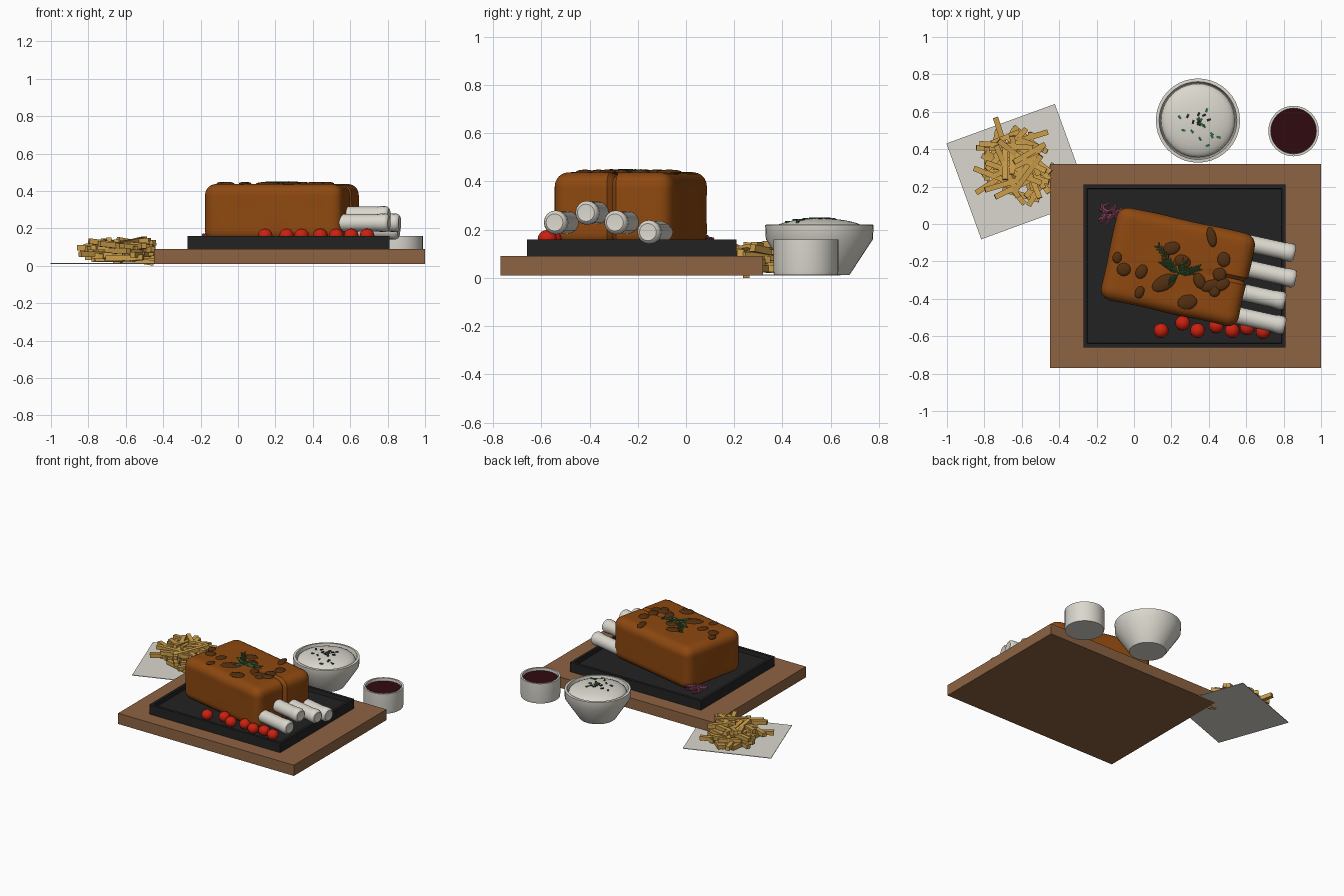
import bpy, bmesh, math, random
from mathutils import Vector, Matrix

random.seed(4)
cube = bpy.data.objects.get("Cube")
if cube:
    bpy.data.objects.remove(cube, do_unlink=True)


def material(name, r, g, b):
    m = bpy.data.materials.new(name)
    m.use_nodes = True
    m.diffuse_color = (r, g, b, 1)
    node = next(n for n in m.node_tree.nodes if n.type == 'BSDF_PRINCIPLED')
    node.inputs["Base Color"].default_value = (r, g, b, 1)
    return m


wood = material("wood", .27, .125, .055)
slate = material("slate", .016, .016, .017)
meat = material("roast meat", .27, .065, .005)
white = material("off white", .70, .68, .61)
potato = material("fried potato", .60, .34, .07)
red = material("tomato red", .60, .015, .005)
sauce = material("dark sauce", .03, .003, .005)
brown = material("mushroom brown", .085, .028, .005)
green = material("herb green", .03, .13, .045)
pink = material("onion pink", .20, .045, .09)


def finish(name, bm, mat, smooth=False):
    bmesh.ops.recalc_face_normals(bm, faces=bm.faces)
    me = bpy.data.meshes.new(name)
    bm.to_mesh(me)
    bm.free()
    me.materials.append(mat)
    ob = bpy.data.objects.new(name, me)
    bpy.context.collection.objects.link(ob)
    if smooth:
        bpy.ops.object.select_all(action='DESELECT')
        ob.select_set(True)
        bpy.context.view_layer.objects.active = ob
        bpy.ops.object.shade_smooth_by_angle(angle=math.radians(35))
    return ob


def add_box(bm, loc, size, rot=Matrix()):
    mat = Matrix.Translation(loc) @ rot @ Matrix.Diagonal((*size, 1))
    return bmesh.ops.create_cube(bm, size=1, matrix=mat)["verts"]


def add_ball(bm, loc, size, angle=0, seg=14):
    mat = (Matrix.Translation(loc) @ Matrix.Rotation(angle, 4, 'Z')
           @ Matrix.Diagonal((*size, 1)))
    bmesh.ops.create_uvsphere(bm, u_segments=seg, v_segments=seg // 2 + 1,
                              radius=1, matrix=mat)


def add_rod(bm, a, b, r1, r2, seg=6):
    a, b = Vector(a), Vector(b)
    d = b - a
    mat = Matrix.Translation((a + b) / 2) @ d.to_track_quat('Z', 'Y').to_matrix().to_4x4()
    bmesh.ops.create_cone(bm, cap_ends=True, segments=seg, radius1=r1,
                          radius2=r2, depth=d.length, matrix=mat)


def lathe(name, profile, mat, loc=(0, 0, 0), steps=40):
    bm = bmesh.new()
    vs = [bm.verts.new((r, 0, z)) for r, z in profile]
    edges = [bm.edges.new(p) for p in zip(vs, vs[1:])]
    bmesh.ops.spin(bm, geom=vs + edges, cent=(0, 0, 0), axis=(0, 0, 1),
                   angle=2 * math.pi, steps=steps)
    bmesh.ops.remove_doubles(bm, verts=bm.verts, dist=1e-4)
    ob = finish(name, bm, mat, True)
    ob.location = loc
    return ob


# Wooden board
bm = bmesh.new()
add_box(bm, (.275, -.225, .05), (1.45, 1.09, .08))
finish("serving_board", bm, wood)

# Slate tray with a raised rim
bm = bmesh.new()
add_box(bm, (.27, -.225, .125), (1.08, .87, .07))
top = max(bm.faces, key=lambda f: f.calc_center_median().z)
bmesh.ops.inset_region(bm, faces=[top], thickness=.028)
bmesh.ops.inset_region(bm, faces=[top], thickness=.004)
bmesh.ops.translate(bm, verts=top.verts, vec=(0, 0, -.03))
finish("slate_tray", bm, slate)

# Roast: rounded block with a crease in the bone end
half, radius = Vector((.377, .253, .155)), .06
turn = math.radians(-12.5)
bm = bmesh.new()
add_box(bm, (0, 0, 0), half * 2)
bmesh.ops.subdivide_edges(bm, edges=bm.edges, cuts=25, use_grid_fill=True)
for v in bm.verts:
    core = Vector([max(-h + radius, min(h - radius, c)) for c, h in zip(v.co, half)])
    n = (v.co - core).normalized()
    v.co = core + n * radius
    lump = math.sin(v.co.x * 17 + 1) * math.sin(v.co.y * 15) * math.cos(v.co.z * 9)
    v.co += n * .004 * lump
    if abs(v.co.y) < .012 and v.co.x > .13:
        v.co -= n * .022 * min(1, (v.co.x - .13) / .12)
roast = finish("roast_meat", bm, meat, True)
roast.location = (.235, -.228, .283)
roast.rotation_euler.z = turn

# Rib bones
bone_profile = [(0, 0), (.046, 0), (.046, .26), (.049, .28), (.05, .305),
                (.045, .318), (.036, .325), (0, .322)]
for i, end in enumerate([(.86, -.158, .19), (.865, -.295, .23),
                         (.808, -.415, .27), (.808, -.545, .23)]):
    axis = Vector((math.cos(turn), math.sin(turn), 0))
    bone = lathe(f"rib_bone_{i + 1}", bone_profile, white,
                 Vector(end) - axis * .325, 16)
    bone.rotation_euler = (0, math.pi / 2, turn)

# Cherry tomatoes
bm = bmesh.new()
for x, y in [(.145, -.57), (.26, -.53), (.34, -.57), (.44, -.545),
             (.525, -.57), (.605, -.555), (.69, -.575)]:
    add_ball(bm, (x, y, .162), (.04, .04, .037))
finish("cherry_tomatoes", bm, red, True)

# Mushroom slices on the roast
bm = bmesh.new()
for x, y, a, b, t in [
        (-.09, -.18, .025, .03, 0), (-.055, -.243, .037, .035, 0),
        (.04, -.255, .03, .04, -.5), (.03, -.365, .024, .034, -.4),
        (.2, -.13, .048, .034, .3), (.415, -.07, .025, .055, .2),
        (.48, -.19, .035, .04, 0), (.458, -.27, .036, .036, 0),
        (.285, -.418, .053, .04, .2), (.16, -.315, .07, .04, .5),
        (.35, -.305, .03, .045, .4), (.41, -.33, .055, .03, .3),
        (.47, -.325, .045, .03, .5), (.26, -.2, .045, .035, -.4),
        (.43, -.36, .03, .03, 0)]:
    add_ball(bm, (x, y, .438), (a, b, .011), t)
finish("mushroom_slices", bm, brown, True)

# Herb sprig: stems with needles
bm = bmesh.new()
root = Vector((.24, -.265, .447))
for x, y in [(.125, -.115), (.15, -.2), (.35, -.235), (.17, -.32), (.27, -.2), (.31, -.255)]:
    tip = Vector((x, y, .444))
    add_rod(bm, root, tip, .005, .003)
    d = (tip - root).normalized()
    side = d.cross(Vector((0, 0, 1)))
    for k in range(8):
        p = root.lerp(tip, .15 + k * .11)
        for s in (-1, 1):
            add_rod(bm, p, p + d * .022 + side * s * .016
                    + Vector((0, 0, random.uniform(-.003, .005))), .004, .002, 4)
finish("herb_sprig", bm, green)

# Pickled onion strands
bm = bmesh.new()
for k in range(16):
    c = Vector((random.uniform(-.165, -.06), random.uniform(.02, .09), random.uniform(.145, .165)))
    a = random.uniform(0, math.pi)
    d = Vector((math.cos(a), math.sin(a), random.uniform(-.2, .2))) * .032
    mid = c + Vector((-d.y, d.x, 0)) * .4
    add_rod(bm, c - d, mid, .009, .01)
    add_rod(bm, mid, c + d, .01, .008)
finish("pickled_onion", bm, pink)

# Bowl with mash and flecks
bowl = (.342, .553, 0)
lathe("side_bowl", [(0, .012), (.125, .012), (.222, .16), (.225, .22),
                    (.208, .222), (.2, .185), (0, .185)], white, bowl)
dome = [(.197 * math.cos(t), .195 + .052 * math.sin(t))
        for t in [i * math.pi / 16 for i in range(8)]] + [(0, .247)]
lathe("mashed_filling", dome, white, bowl)
for name, mat, count in [("herb_flecks", green, 14), ("pepper_flecks", slate, 9)]:
    bm = bmesh.new()
    for k in range(count):
        a = random.uniform(0, 2 * math.pi)
        r = random.uniform(.01, .18) if mat == green else random.uniform(0, .07)
        z = .195 + .052 * math.sqrt(1 - (r / .197) ** 2)
        add_box(bm, (bowl[0] + r * math.cos(a), bowl[1] + r * math.sin(a), z),
                (.022, .012, .009), Matrix.Rotation(a * 5, 4, 'Z'))
    finish(name, bm, mat)

# Sauce cup
cup = (.853, .497, 0)
lathe("sauce_cup", [(0, .012), (.132, .012), (.135, .03), (.135, .16),
                    (.122, .16), (.12, .12), (0, .12)], white, cup)
lathe("sauce", [(0, .121), (.121, .121), (.121, .14), (0, .14)], sauce, cup)

# Paper sheet
bm = bmesh.new()
add_box(bm, (-.62, .28, .012), (.617, .545, .004), Matrix.Rotation(math.radians(20), 4, 'Z'))
finish("paper_sheet", bm, white)

# Heap of fries
bm = bmesh.new()
for k in range(60):
    level = k / 59
    a = random.uniform(0, math.pi)
    length = random.uniform(.15, .33)
    spread = random.uniform(0, .19 - .07 * level)
    t = random.uniform(0, 2 * math.pi)
    tilt = random.uniform(-.17, .17) * (.3 + .7 * level)
    z = .032 + .095 * level
    rot = Matrix.Rotation(a, 4, 'Z') @ Matrix.Rotation(tilt, 4, 'Y')
    vs = add_box(bm, (-.645 + spread * 1.1 * math.cos(t), .31 + spread * math.sin(t), z),
                 (length, .029, .029), rot)
    for v in vs:
        v.co.x = max(-.95, min(-.35, v.co.x))
        v.co.y = max(.04, min(.63, v.co.y))
        v.co.z = max(.014, min(.172, v.co.z))
# One fry end that reaches the ground
add_box(bm, (-.55, .25, .03), (.2, .028, .028), Matrix.Rotation(.16, 4, 'Y'))
finish("fries", bm, potato)
